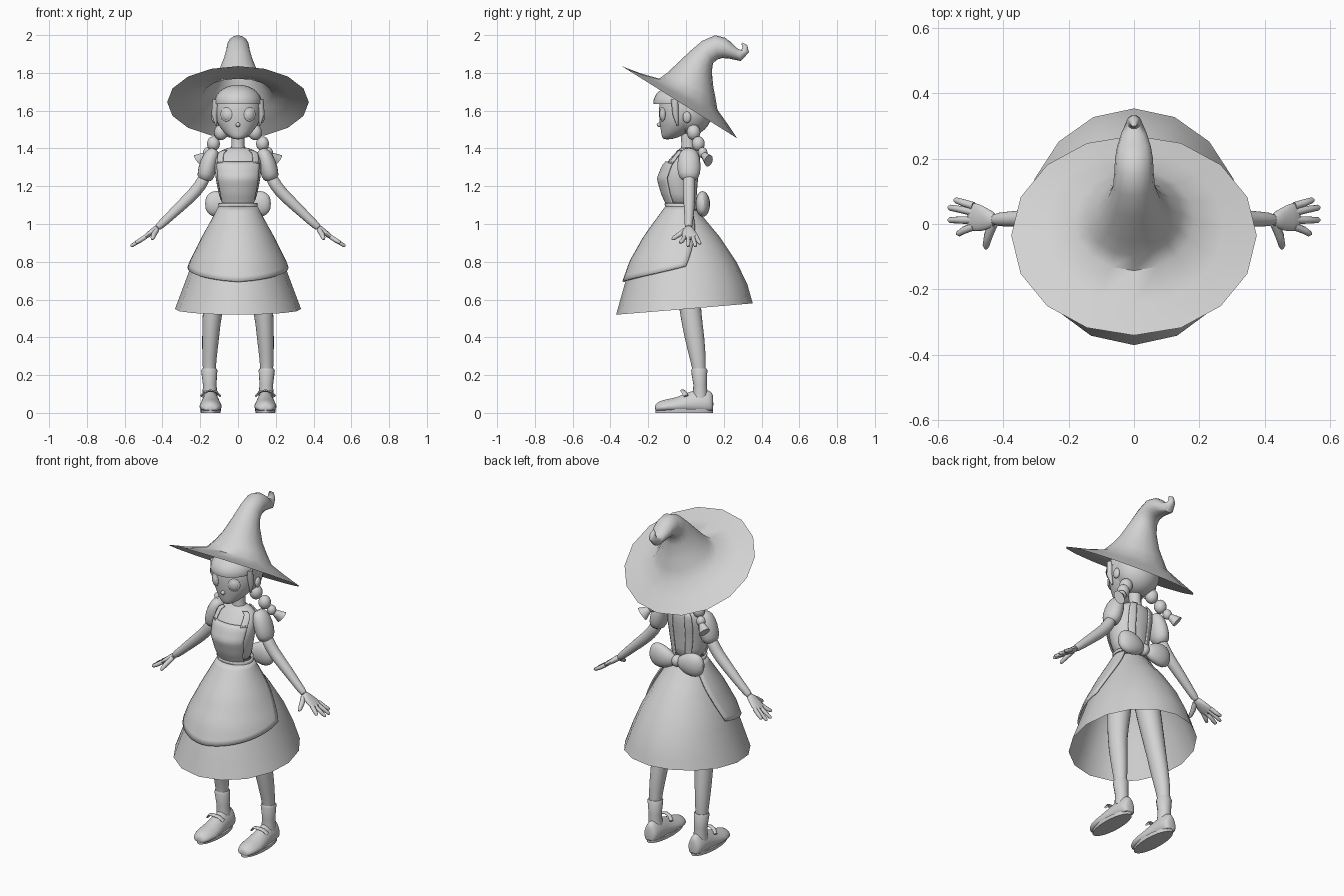
import bpy, bmesh
from math import sin, cos, pi, radians
from mathutils import Vector, Matrix

if "Cube" in bpy.data.objects:
    bpy.data.objects.remove(bpy.data.objects["Cube"])

grey = bpy.data.materials.new("plain grey")
grey.use_nodes = True
grey.diffuse_color = (0.65, 0.65, 0.65, 1)
grey.node_tree.nodes["Principled BSDF"].inputs["Base Color"].default_value = grey.diffuse_color
SIDES = (("left", 1), ("right", -1))


def finish(name, bm, subsurf=0, thick=0):
    bmesh.ops.recalc_face_normals(bm, faces=bm.faces)
    mesh = bpy.data.meshes.new(name)
    bm.to_mesh(mesh)
    bm.free()
    mesh.materials.append(grey)
    ob = bpy.data.objects.new(name, mesh)
    bpy.context.collection.objects.link(ob)
    if thick:
        mod = ob.modifiers.new("cloth", 'SOLIDIFY')
        mod.thickness, mod.offset = thick, 0
    if subsurf:
        mod = ob.modifiers.new("smooth", 'SUBSURF')
        mod.levels = mod.render_levels = subsurf
    bpy.ops.object.select_all(action='DESELECT')
    ob.select_set(True)
    bpy.context.view_layer.objects.active = ob
    bpy.ops.object.shade_smooth_by_angle(angle=radians(50))
    return ob


def loft(name, rings, caps=(True, True), closed=True, **kw):
    bm = bmesh.new()
    rows = [[bm.verts.new(p) for p in ring] for ring in rings]
    n = len(rows[0])
    for a, b in zip(rows, rows[1:]):
        for i in range(n if closed else n - 1):
            j = (i + 1) % n
            bm.faces.new((a[i], a[j], b[j], b[i]))
    for row, cap in zip((rows[0], rows[-1]), caps):
        if cap and closed:
            bm.faces.new(row)
    return finish(name, bm, **kw)


def ellipse(c, u, v, n):
    return [Vector(c) + u * sin(2 * pi * i / n) - v * cos(2 * pi * i / n) for i in range(n)]


def tube(name, pts, radii, side=1, n=12, **kw):
    # sweep ellipses along a path; a radius is a number or (across, along y)
    pts = [Vector((x * side, y, z)) for x, y, z in pts]
    rings = []
    for i, (p, r) in enumerate(zip(pts, radii)):
        a, b = r if isinstance(r, tuple) else (r, r)
        d = (pts[min(i + 1, len(pts) - 1)] - pts[max(i - 1, 0)]).normalized()
        u = d.cross(Vector((0, 1, 0))).normalized()
        rings.append(ellipse(p, u * a, u.cross(d) * b, n))
    return loft(name, rings, **kw)


def ball(name, loc, radii, turn=0, cut_z=None):
    bm = bmesh.new()
    mat = Matrix.Translation(loc) @ Matrix.Rotation(turn, 4, 'Z') @ Matrix.Diagonal((*radii, 1))
    bmesh.ops.create_uvsphere(bm, u_segments=24, v_segments=14, radius=1, matrix=mat)
    if cut_z is not None:
        cut = bmesh.ops.bisect_plane(bm, geom=bm.verts[:] + bm.edges[:] + bm.faces[:],
                                     plane_co=(0, 0, cut_z), plane_no=(0, 0, 1), clear_inner=True)
        edges = [e for e in cut["geom_cut"] if isinstance(e, bmesh.types.BMEdge)]
        bmesh.ops.edgeloop_fill(bm, edges=edges)
    return finish(name, bm)


# Dress outline: height, half width, half depth, centre y
DRESS = [(1.41, .05, .04, .01), (1.375, .12, .065, .005), (1.31, .128, .095, -.025),
         (1.24, .122, .105, -.043), (1.16, .105, .09, -.035), (1.09, .088, .072, -.022),
         (1.02, .125, .125, -.02), (.93, .175, .195, -.015), (.80, .24, .275, -.008),
         (.68, .285, .325, 0), (.52, .345, .37, 0)]


def dress_point(phi, z, gap=0):
    # phi is measured from the front
    for a, b in zip(DRESS, DRESS[1:]):
        if z >= b[0]:
            break
    t = (a[0] - z) / (a[0] - b[0])
    rx, ry, cy = (a[k] + (b[k] - a[k]) * t for k in (1, 2, 3))
    return Vector(((rx + gap) * sin(phi), cy - (ry + gap) * cos(phi), z))


def cloth(name, phi0, phi1, z_top, z_low, gap=.012, cols=16, rows=14, flare=0, thick=.01):
    # patch lying over the dress; z_low is a function of the angle
    grid = []
    for r in range(rows + 1):
        t = r / rows
        wide = 1 - flare * t
        line = []
        for c in range(cols + 1):
            phi = radians(phi0 + (phi1 - phi0) * c / cols) * wide
            line.append(dress_point(phi, z_top + (z_low(phi) - z_top) * t, gap))
        grid.append(line)
    return loft(name, grid, closed=False, thick=thick)


# Dress: bodice and open skirt
circle = [2 * pi * i / 16 for i in range(16)]
loft("bodice", [[dress_point(p, d[0]) for p in circle] for d in DRESS[:6]], subsurf=1)
skirt_z = [1.09, 1.055, 1.02, .975, .93, .86, .80, .74, .68, .62]
skirt = [[dress_point(p, z) for p in circle] for z in skirt_z]
skirt.append([dress_point(p, .55 - .03 * cos(p)) for p in circle])
loft("skirt", skirt, caps=(False, False))

# Apron with bib, straps and waistband
cloth("apron", -125, 125, 1.09, lambda p: .695 + .075 * min(abs(p) / 1.5, 1.2) ** 1.5,
      flare=.27, cols=24)
cloth("apron_bib", -58, 58, 1.33, lambda p: 1.09, gap=.004, thick=.006)
cloth("waistband", -180, 180, 1.11, lambda p: 1.075, gap=.008, cols=32, rows=2)
for tag, s in SIDES:
    cloth(tag + "_front_strap", 38 * s, 58 * s, 1.39, lambda p: 1.32, gap=.004, cols=4, rows=6, thick=.006)
    cloth(tag + "_back_strap", 142 * s, 162 * s, 1.39, lambda p: 1.09, gap=.004, cols=4, thick=.006)

# Waist bow at the back
ball("bow_knot", (0, .085, 1.1), (.028, .032, .034))
for tag, s in SIDES:
    tube(tag + "_bow_loop", [(.01, .085, 1.1), (.05, .09, 1.1), (.10, .09, 1.105), (.15, .085, 1.11), (.175, .08, 1.11)],
         [(.03, .02), (.055, .036), (.075, .042), (.068, .036), (.03, .015)], s, subsurf=1)

# Neck and head
tube("neck", [(0, .012, 1.37), (0, .01, 1.42), (0, .005, 1.52)], [.045, .034, .036])
HEAD = [(1.447, .02, .02, -.1), (1.465, .055, .055, -.075), (1.5, .09, .09, -.045),
        (1.54, .114, .112, -.03), (1.58, .126, .13, -.015), (1.64, .13, .14, -.005),
        (1.69, .115, .125, 0), (1.73, .07, .08, 0)]
X, Y = Vector((1, 0, 0)), Vector((0, 1, 0))
loft("head", [ellipse((0, cy, z), X * rx, Y * ry, 20) for z, rx, ry, cy in HEAD], subsurf=1)
ball("nose", (0, -.14, 1.525), (.012, .015, .012))

# Hair: back cap, fringe and braids
ball("back_hair", (0, .025, 1.6), (.128, .115, .13))
ball("fringe", (0, -.035, 1.645), (.125, .138, .092), cut_z=1.635)
for tag, s in SIDES:
    turn = radians(26) * s
    ball(tag + "_eye_rim", (.062 * s, -.125, 1.58), (.034, .008, .037), turn)
    ball(tag + "_eye", (.062 * s, -.126, 1.578), (.025, .012, .029), turn)
    ball(tag + "_ear", (.127 * s, .005, 1.565), (.014, .022, .03))
    tube(tag + "_side_lock", [(.115, -.06, 1.66), (.125, -.055, 1.58), (.115, -.045, 1.52)], [.02, .016, .004], s)
    for k, (loc, r) in enumerate([((.09, .04, 1.485), .036), ((.13, .065, 1.425), .034), ((.16, .088, 1.378), .025)]):
        ball(f"{tag}_braid_{k + 1}", (loc[0] * s, loc[1], loc[2]), (r, r, r * 1.15))
    tube(tag + "_braid_tail", [(.16, .088, 1.375), (.178, .1, 1.36), (.205, .12, 1.335)],
         [.012, .02, (.04, .025)], s)

# Hat: centre y, centre z, half width, half depth, tilt in degrees
HAT = [(-.035, 1.645, .375, .36, -32), (-.013, 1.665, .275, .268, -30), (.012, 1.687, .185, .175, -28),
       (.03, 1.735, .145, .143, -28), (.045, 1.785, .112, .115, -30), (.078, 1.86, .08, .079, -42),
       (.114, 1.91, .064, .066, -64), (.16, 1.935, .06, .064, -85), (.2, 1.932, .058, .054, -98),
       (.235, 1.918, .052, .043, -98), (.28, 1.897, .038, .036, -72), (.312, 1.915, .022, .022, -15),
       (.312, 1.94, .015, .014, 25), (.297, 1.957, .005, .005, 50)]
loft("pointed_hat", [ellipse((0, y, z), X * rx, Vector((0, cos(radians(a)), sin(radians(a)))) * ry, 16)
                     for y, z, rx, ry, a in HAT], caps=(False, True))

for tag, s in SIDES:
    # Puffed sleeve, arm and hand
    tube(tag + "_sleeve", [(.115, .012, 1.395), (.135, .014, 1.375), (.155, .016, 1.32), (.17, .016, 1.26), (.18, .016, 1.228)],
         [(.02, .03), (.042, .055), (.05, .066), (.05, .062), (.036, .042)], s, subsurf=1)
    tube(tag + "_arm", [(.165, .016, 1.27), (.2, .016, 1.2), (.25, .017, 1.145), (.32, .017, 1.08),
                        (.39, .015, 1.012), (.435, .013, .973)],
         [.034, .034, .033, .029, .023, .021], s, subsurf=1)
    tube(tag + "_palm", [(.42, .013, .985), (.45, .013, .962), (.48, .02, .94), (.51, .025, .918)],
         [(.019, .02), (.017, .035), (.014, .046), (.01, .044)], s, subsurf=1)
    for k, (y0, x1, y1, z1) in enumerate([(-.008, .542, -.03, .9), (.012, .568, .012, .882),
                                          (.035, .568, .05, .882), (.055, .55, .073, .895)]):
        tube(f"{tag}_finger_{k + 1}", [(.49, y0, .932), (.52, (y0 + y1) / 2, .912), (x1 - .005, y1, z1 + .003), (x1, y1, z1)],
             [.012, .0115, .009, .004], s, n=8)
    tube(tag + "_thumb", [(.43, 0, .97), (.445, -.035, .945), (.452, -.065, .925), (.453, -.075, .918)],
         [.014, .014, .011, .005], s, n=8)

    # Leg with sock
    tube(tag + "_leg", [(.075, -.01, 1.0), (.09, -.005, .85), (.115, .01, .68), (.138, .025, .52),
                        (.145, .045, .4), (.152, .065, .28), (.152, .072, .2), (.148, .075, .08)],
         [.075, .074, .066, (.052, .058), (.047, .055), (.039, .043), .033, .035], s, subsurf=1)
    tube(tag + "_sock", [(.148, .075, .08), (.15, .075, .15), (.152, .07, .225), (.152, .07, .235)],
         [.04, .036, .043, .038], s, n=16)

    # Flat-soled shoe: y, half width, height
    rings = []
    for y, w, h in [(-.165, .025, .04), (-.15, .045, .06), (-.11, .06, .072), (-.06, .062, .08), (-.01, .056, .1),
                    (.04, .05, .122), (.1, .048, .128), (.135, .04, .115), (.145, .022, .09)]:
        ring = []
        for i in range(16):
            a = 2 * pi * i / 16
            up = max(sin(a), -.6)
            ring.append(Vector((s * (.145 + w * cos(a) * (1 - .25 * max(sin(a), 0))), y, .012 + (up + .6) / 1.6 * (h - .012))))
        rings.append(ring)
    loft(tag + "_shoe", rings, subsurf=1)
    sole = [[Vector((s * (.145 + w * cos(2 * pi * i / 20)), -.01 + .152 * sin(2 * pi * i / 20), z)) for i in range(20)]
            for z, w in ((0, .052), (.02, .055))]
    loft(tag + "_sole", sole)
    tube(tag + "_shoe_strap", [(.095, .0, .09), (.115, -.012, .112), (.145, -.018, .118), (.175, -.012, .112), (.195, 0, .09)],
         [(.006, .014)] * 5, s, n=8)
